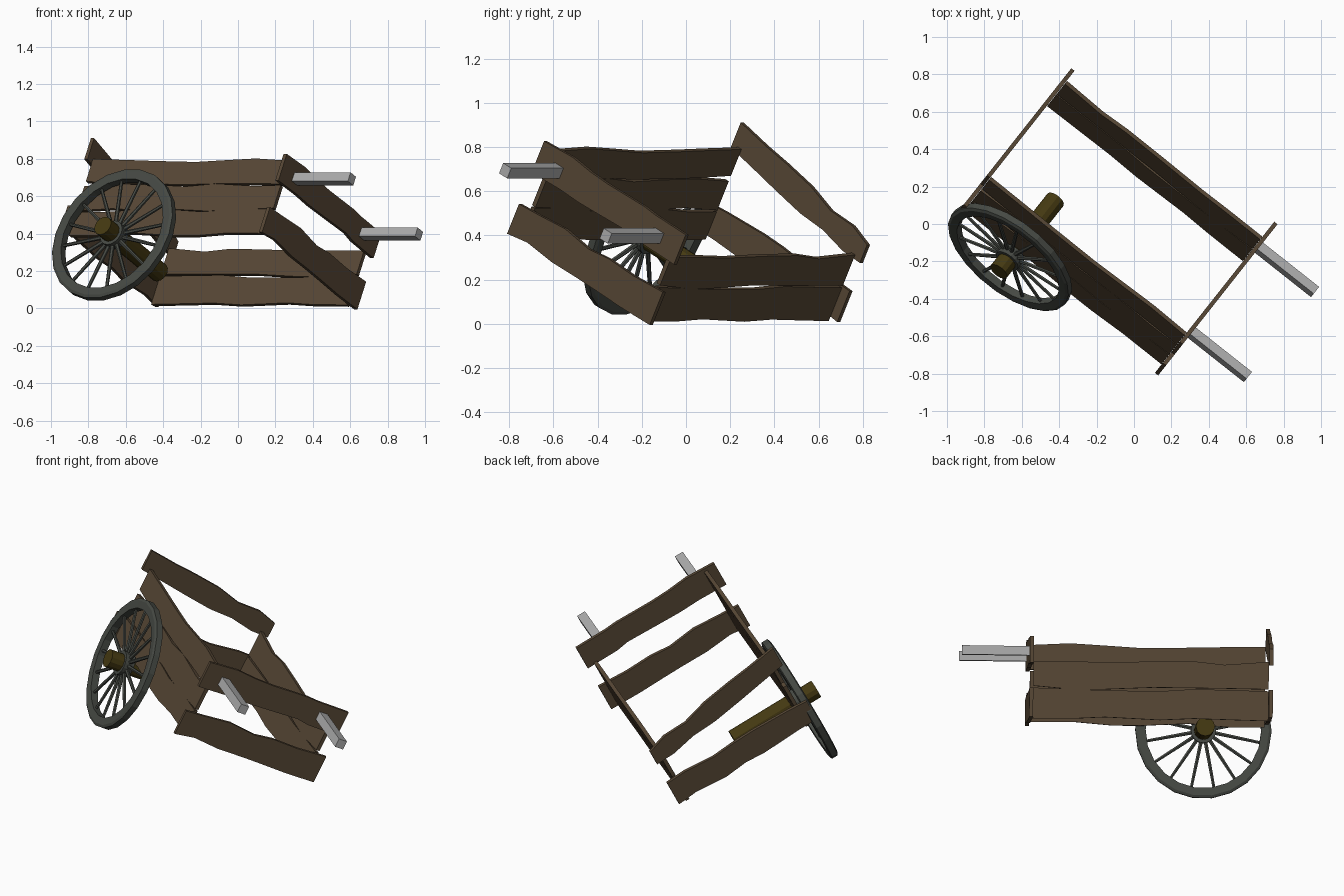
import bpy, bmesh, math, random
from mathutils import Matrix, Vector

random.seed(4)
cube = bpy.data.objects.get("Cube")
if cube:
    bpy.data.objects.remove(cube, do_unlink=True)

# Cart frame: x runs towards the handles, y across, z up; the whole cart leans over
FRAME = Matrix.Rotation(math.radians(-38.3), 4, 'Z') @ Matrix.Rotation(math.radians(-27), 4, 'X')


def material(name, rgb):
    m = bpy.data.materials.new(name)
    m.use_nodes = True
    m.diffuse_color = (*rgb, 1)
    bsdf = next(n for n in m.node_tree.nodes if n.type == 'BSDF_PRINCIPLED')
    bsdf.inputs["Base Color"].default_value = (*rgb, 1)
    bsdf.inputs["Roughness"].default_value = 0.9
    return m


wood = material("weathered brown wood", (0.096, 0.064, 0.036))
iron = material("dark grey wheel", (0.062, 0.068, 0.058))
axle_wood = material("dark golden axle", (0.060, 0.042, 0.006))
pale = material("pale grey handle", (0.42, 0.42, 0.42))


def finish(name, bm, mat):
    bmesh.ops.recalc_face_normals(bm, faces=bm.faces)
    me = bpy.data.meshes.new(name)
    bm.to_mesh(me)
    bm.free()
    me.materials.append(mat)
    ob = bpy.data.objects.new(name, me)
    ob.matrix_world = FRAME
    bpy.context.collection.objects.link(ob)
    return ob


def plank(name, place, start, end, thick=0.022, rough=0.011):
    """start and end are (position, low, high); place maps along, depth, height to the cart."""
    steps = 6
    low, high = [], []
    for i in range(steps + 1):
        t = i / steps
        if 0 < i < steps:
            t += random.uniform(-0.05, 0.05)
        a, lo, hi = (s + (e - s) * t for s, e in zip(start, end))
        low.append((a, lo + random.uniform(-rough, rough)))
        high.append((a, hi + random.uniform(-rough, rough)))
    bm = bmesh.new()
    outline = low + high[::-1]
    near = [bm.verts.new(place(a, -thick / 2, h)) for a, h in outline]
    far = [bm.verts.new(place(a, thick / 2, h)) for a, h in outline]
    n = steps + 1
    for i in range(steps):
        j = 2 * n - 1 - i
        bm.faces.new((near[i], near[i + 1], near[j - 1], near[j]))
        bm.faces.new((far[i], far[j], far[j - 1], far[i + 1]))
    for i in range(2 * n):
        k = (i + 1) % (2 * n)
        bm.faces.new((near[i], far[i], far[k], near[k]))
    return finish(name, bm, wood)


def side(y):
    return lambda a, d, h: Vector((a, y + d, h))


def across(x):
    return lambda a, d, h: Vector((x + d, a, h))


# Side walls: three planks by the wheel, two on the fallen side
BACK, FRONT = -0.755, 0.58
for i, (lo, hi) in enumerate([(0.125, 0.27), (0.275, 0.42), (0.435, 0.57)]):
    plank(f"wheel_side_plank_{i + 1}", side(-0.615), (BACK, lo, hi), (FRONT, lo, hi))
for i, (lo, hi) in enumerate([(0.12, 0.28), (0.285, 0.44)]):
    plank(f"fallen_side_plank_{i + 1}", side(0.185), (BACK, lo, hi), (FRONT, lo, hi))

# End boards; the upper back one hangs askew
LEFT, RIGHT = -0.68, 0.24
for name, lo, hi in [("lower", 0.122, 0.272), ("upper", 0.43, 0.58)]:
    plank(f"{name}_front_board", across(0.592), (LEFT, lo, hi), (RIGHT, lo, hi))
plank("lower_back_board", across(-0.768), (LEFT, 0.13, 0.28), (RIGHT, 0.135, 0.285))
plank("upper_back_board", across(-0.768), (-0.665, 0.55, 0.68), (0.235, 0.425, 0.53))

# Handles
for name, y in [("wheel_side_handle", -0.55), ("fallen_side_handle", 0.10)]:
    bm = bmesh.new()
    bmesh.ops.create_cube(bm, size=1, matrix=Matrix.Translation((0.79, y, 0.497))
                          @ Matrix.Diagonal((0.39, 0.052, 0.052, 1)))
    finish(name, bm, pale)

# Wheel, turning about the cart's cross axis
HUB = Vector((-0.41, -0.668, 0.10))
TURN = Matrix.Rotation(math.radians(90), 4, 'X')


def cylinder(bm, radius, y0, y1, sides):
    bmesh.ops.create_cone(bm, cap_ends=True, segments=sides, radius1=radius, radius2=radius,
                          depth=y1 - y0,
                          matrix=Matrix.Translation(HUB + Vector((0, (y0 + y1) / 2, 0))) @ TURN)


def ring(name, profile, sides):
    bm = bmesh.new()
    loops = []
    for i in range(sides):
        a = math.tau * i / sides
        loops.append([bm.verts.new(HUB + Vector((r * math.cos(a), y, r * math.sin(a))))
                      for r, y in profile])
    n = len(profile)
    for i in range(sides):
        p, q = loops[i], loops[(i + 1) % sides]
        for k in range(n):
            m = (k + 1) % n
            bm.faces.new((p[k], p[m], q[m], q[k]))
    return finish(name, bm, iron)


ring("wheel_rim", [(0.328, -0.022), (0.372, -0.025), (0.387, -0.018),
                   (0.387, 0.018), (0.372, 0.025), (0.328, 0.022)], 22)

bm = bmesh.new()
SPOKES = 16
for i in range(SPOKES):
    spin = Matrix.Rotation(math.tau * (i + 0.5) / SPOKES, 4, 'Y')
    bmesh.ops.create_cone(bm, cap_ends=True, segments=6, radius1=0.012, radius2=0.009, depth=0.29,
                          matrix=Matrix.Translation(HUB) @ spin @ Matrix.Translation((0, 0, 0.19)))
finish("wheel_spokes", bm, iron)

bm = bmesh.new()
cylinder(bm, 0.072, -0.03, 0.03, 16)
finish("wheel_hub", bm, iron)

# Snapped axle
bm = bmesh.new()
cylinder(bm, 0.054, -0.11, 0.44, 12)
finish("broken_axle", bm, axle_wood)
